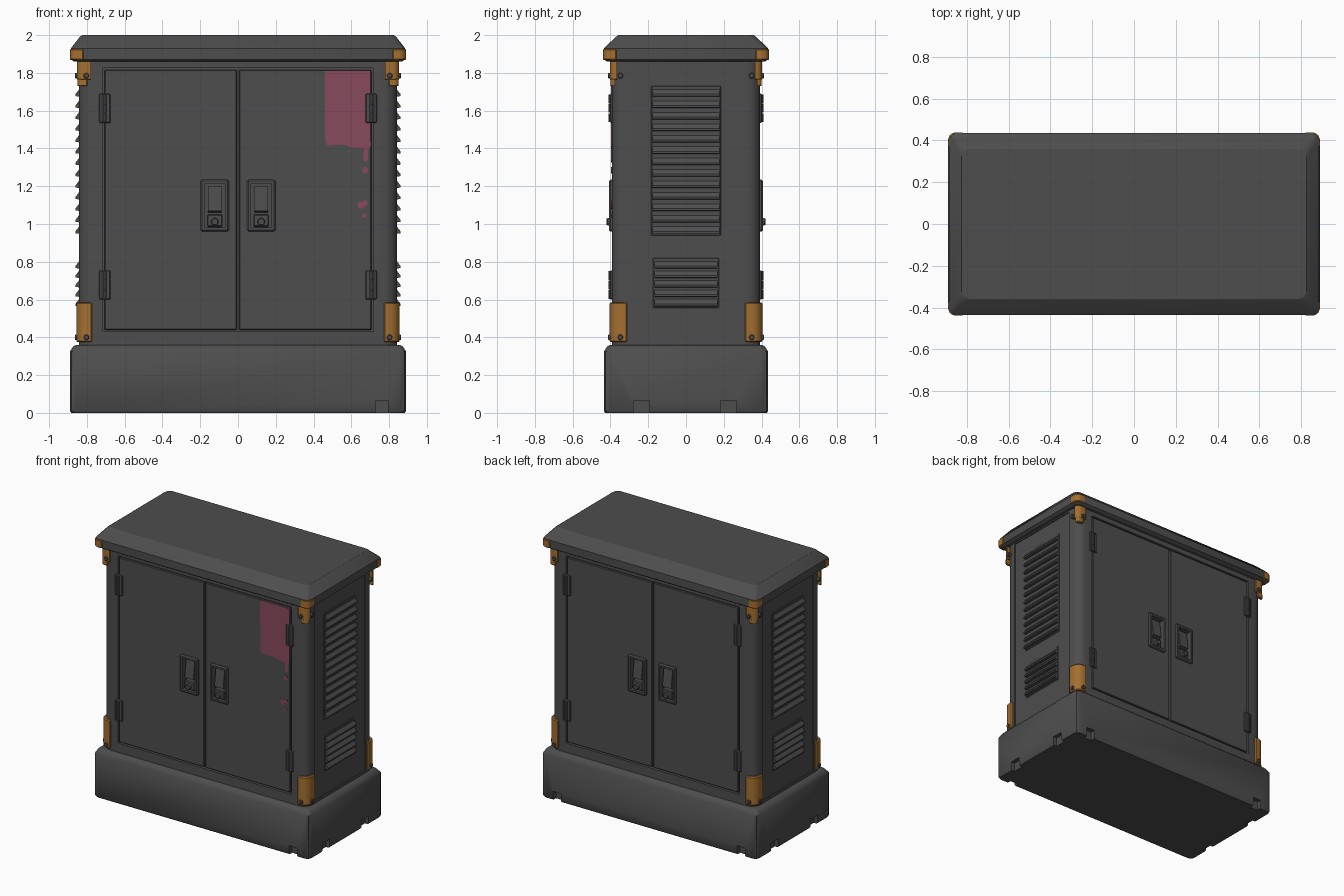
import bpy, bmesh, math
from math import radians, sin, cos, pi

if "Cube" in bpy.data.objects:
    bpy.data.objects.remove(bpy.data.objects["Cube"])


def material(name, rgb):
    m = bpy.data.materials.new(name)
    m.diffuse_color = (*rgb, 1)
    m.use_nodes = True
    m.node_tree.nodes["Principled BSDF"].inputs["Base Color"].default_value = m.diffuse_color
    return m


GREY = material("dark grey", (0.075, 0.075, 0.075))
ORANGE = material("worn orange", (0.37, 0.16, 0.03))
PINK = material("faded pink", (0.25, 0.068, 0.108))


def finish(name, bm, mat, bevel=0.0, segments=1):
    bmesh.ops.recalc_face_normals(bm, faces=bm.faces[:])
    if bevel:
        bmesh.ops.bevel(bm, geom=bm.edges[:], offset=bevel, segments=segments,
                        affect='EDGES', profile=0.5, clamp_overlap=True)
    me = bpy.data.meshes.new(name)
    bm.to_mesh(me)
    bm.free()
    me.materials.append(mat)
    ob = bpy.data.objects.new(name, me)
    bpy.context.collection.objects.link(ob)
    return ob


def activate(ob):
    bpy.ops.object.select_all(action='DESELECT')
    ob.select_set(True)
    bpy.context.view_layer.objects.active = ob


def smooth(ob, angle=35):
    activate(ob)
    bpy.ops.object.shade_smooth_by_angle(angle=radians(angle))
    return ob


def prism(name, pts, axis, a, b, mat=GREY, bevel=0.0):
    """Extrude a 2D outline along one axis from a to b."""
    place = {'x': lambda u, v, w: (w, u, v),
             'y': lambda u, v, w: (u, w, v),
             'z': lambda u, v, w: (u, v, w)}[axis]
    bm = bmesh.new()
    lo = [bm.verts.new(place(u, v, a)) for u, v in pts]
    hi = [bm.verts.new(place(u, v, b)) for u, v in pts]
    bm.faces.new(lo)
    bm.faces.new(hi)
    for i in range(len(pts)):
        j = (i + 1) % len(pts)
        bm.faces.new((lo[i], lo[j], hi[j], hi[i]))
    return finish(name, bm, mat, bevel)


def box(name, x, y, z, mat=GREY, bevel=0.0):
    return prism(name, [(x[0], y[0]), (x[1], y[0]), (x[1], y[1]), (x[0], y[1])],
                 'z', z[0], z[1], mat, bevel)


def disc(name, u, v, r, axis, a, b, mat=GREY, n=12, bevel=0.0):
    pts = [(u + r * cos(2 * pi * i / n), v + r * sin(2 * pi * i / n)) for i in range(n)]
    return prism(name, pts, axis, a, b, mat, bevel)


def rounded_rect(hx, hy, r, n):
    pts = []
    for q, (sx, sy) in enumerate([(1, 1), (-1, 1), (-1, -1), (1, -1)]):
        for i in range(n + 1):
            a = pi / 2 * (q + i / n)
            pts.append((sx * (hx - r) + r * cos(a), sy * (hy - r) + r * sin(a)))
    return pts


def loft(name, levels, r, n):
    """Stack rounded rectangles given as (z, half x, half y)."""
    bm = bmesh.new()
    rings = [[bm.verts.new((x, y, z)) for x, y in rounded_rect(hx, hy, r, n)]
             for z, hx, hy in levels]
    for lo, hi in zip(rings, rings[1:]):
        for i in range(len(lo)):
            j = (i + 1) % len(lo)
            bm.faces.new((lo[i], lo[j], hi[j], hi[i]))
    bm.faces.new(rings[0])
    bm.faces.new(rings[-1])
    return finish(name, bm, GREY)


def cut(ob, cutters):
    for c in cutters:
        mod = ob.modifiers.new("cut", 'BOOLEAN')
        mod.operation, mod.solver, mod.object = 'DIFFERENCE', 'EXACT', c
        activate(ob)
        bpy.ops.object.modifier_apply(modifier=mod.name)
        bpy.data.objects.remove(c)
    return ob


SIGNS = (-1, 1)

# Plinth with lifting notches
base = loft("base", [(0, .883, .428), (.01, .89, .435), (.325, .89, .435),
                     (.352, .872, .417), (.36, .855, .40)], .03, 2)
notches = [box("notch", (s * .80, s * 1.0), (y - .042, y + .042), (-.1, .065))
           for s in SIGNS for y in (-.235, .225)]
notches += [box("notch", (x - .033, x + .033), (s * .40, s * .6), (-.1, .065))
            for x, s in ((.76, -1), (.76, 1), (-.76, 1))]
for nb in notches[:4]:
    for v in nb.data.vertices:                      # keep the side notches shallow
        if abs(v.co.x) < .9:
            v.co.x = math.copysign(.86, v.co.x)
smooth(cut(base, notches))

# Cabinet body with door openings and shallow side panels
body = loft("body", [(.35, .843, .393), (1.88, .843, .393)], .07, 4)
holes = [box("door_hole", (-.715, .715), (s * .362, s * .6), (.43, 1.825)) for s in SIGNS]
holes += [box("side_hole", (s * .836, s * 1.0), (-.295, .295), (.378, 1.85)) for s in SIGNS]
smooth(cut(body, holes))

# Roof with sloping edges
smooth(loft("roof", [(1.86, .868, .418), (1.872, .885, .435), (1.93, .885, .435),
                     (1.99, .838, .372), (2.0, .825, .358)], .035, 2), 25)

for s in SIGNS:                                     # front and back
    for t in SIGNS:                                 # left and right
        # Door with a pocket for the handle
        hx = t * .123
        door = box("door", (t * .006, t * .706), (s * .36, s * .393), (.439, 1.816), GREY, .004)
        cut(door, [box("pocket", (hx - .055, hx + .055), (s * .3, s * .5), (.98, 1.215))])

        # Handle: bezel, grip, lock block and key barrel
        bezel = box("handle_bezel", (hx - .075, hx + .075), (s * .38, s * .408),
                    (.96, 1.235), GREY, .008)
        cut(bezel, [box("opening", (hx - .054, hx + .054), (s * .3, s * .5), (.981, 1.214))])
        prism("handle_grip", [(s * .36, 1.20), (s * .385, 1.20), (s * .402, 1.07),
                              (s * .36, 1.06)], 'x', hx - .036, hx + .036)
        box("lock_block", (hx - .042, hx + .042), (s * .36, s * .398), (.985, 1.05), GREY, .006)
        disc("key_barrel", hx, 1.012, .02, 'y', s * .39, s * .42, bevel=.004)

        # Hinges
        for z in (.60, 1.535):
            box("hinge_leaf", (t * .675, t * .735), (s * .38, s * .402), (z, z + .155), GREY, .005)
            for k in range(3):
                disc("hinge_knuckle", t * .708, s * .397, .014, 'z',
                     z + .004 + k * .05, z + .05 + k * .05, n=10)

        # Corner guards wrapping the posts
        def guard(name, xi, yi, xo, yo, r, z0, z1, bevel):
            pts = [(t * xi, s * yi), (t * xi, s * yo)]
            for i in range(5):
                a = pi / 2 * (1 - i / 4)
                pts.append((t * (xo - r + r * cos(a)), s * (yo - r + r * sin(a))))
            pts.append((t * xo, s * yi))
            smooth(prism(name, pts, 'z', z0, z1, ORANGE, bevel))

        guard("lower_corner_guard", .772, .312, .856, .405, .06, .375, .585, .006)
        guard("upper_corner_guard", .778, .365, .853, .403, .035, 1.765, 1.862, .004)
        guard("upper_guard_tip", .797, .375, .851, .401, .026, 1.73, 1.77, .004)
        guard("roof_corner_guard", .818, .368, .889, .439, .037, 1.868, 1.927, .005)

        # Bolts
        for z in (.40, 1.785):
            disc("front_bolt", t * .803, z, .016, 'y', s * .38, s * .413, n=8, bevel=.004)
            disc("side_bolt", s * .348, z, .016, 'x', t * .82, t * .864, n=8, bevel=.004)

# Side vents with angled slats
for t in SIGNS:
    for top, count, pitch, half in ((1.695, 13, .0605, .178), (.785, 5, .05, .168)):
        low = top - (count - 1) * pitch
        box("vent_plate", (t * .82, t * .841), (-half - .006, half + .006),
            (low - .03, top + .035), GREY, .003)
        for k in range(count):
            z = top - k * pitch
            prism("vent_slat", [(-half, z + .021), (half, z + .021),
                                (half, z - .019), (-half, z - .019)],
                  'x', t * .835, t * .842)
            # sloping hood
            bm = bmesh.new()
            prof = [(.838, z + .022), (.861, z - .008), (.861, z - .018), (.838, z - .021)]
            ends = [[bm.verts.new((t * x, y, h)) for x, h in prof] for y in (-half, half)]
            for i in range(4):
                j = (i + 1) % 4
                bm.faces.new((ends[0][i], ends[0][j], ends[1][j], ends[1][i]))
            bm.faces.new(ends[0])
            bm.faces.new(ends[1])
            finish("vent_hood", bm, GREY)

# Torn poster remnant and paint flecks on the right front door
prism("poster", [(.46, 1.81), (.58, 1.814), (.70, 1.81), (.703, 1.41), (.688, 1.40),
                 (.688, 1.34), (.672, 1.325), (.662, 1.35), (.668, 1.40), (.60, 1.405),
                 (.56, 1.42), (.47, 1.415), (.462, 1.44)], 'y', -.39, -.396, PINK)
for x, z, r in ((.672, 1.285, .018), (.65, 1.10, .02), (.672, 1.11, .016), (.668, 1.045, .012)):
    disc("paint_fleck", x, z, r, 'y', -.39, -.396, PINK, n=7)
